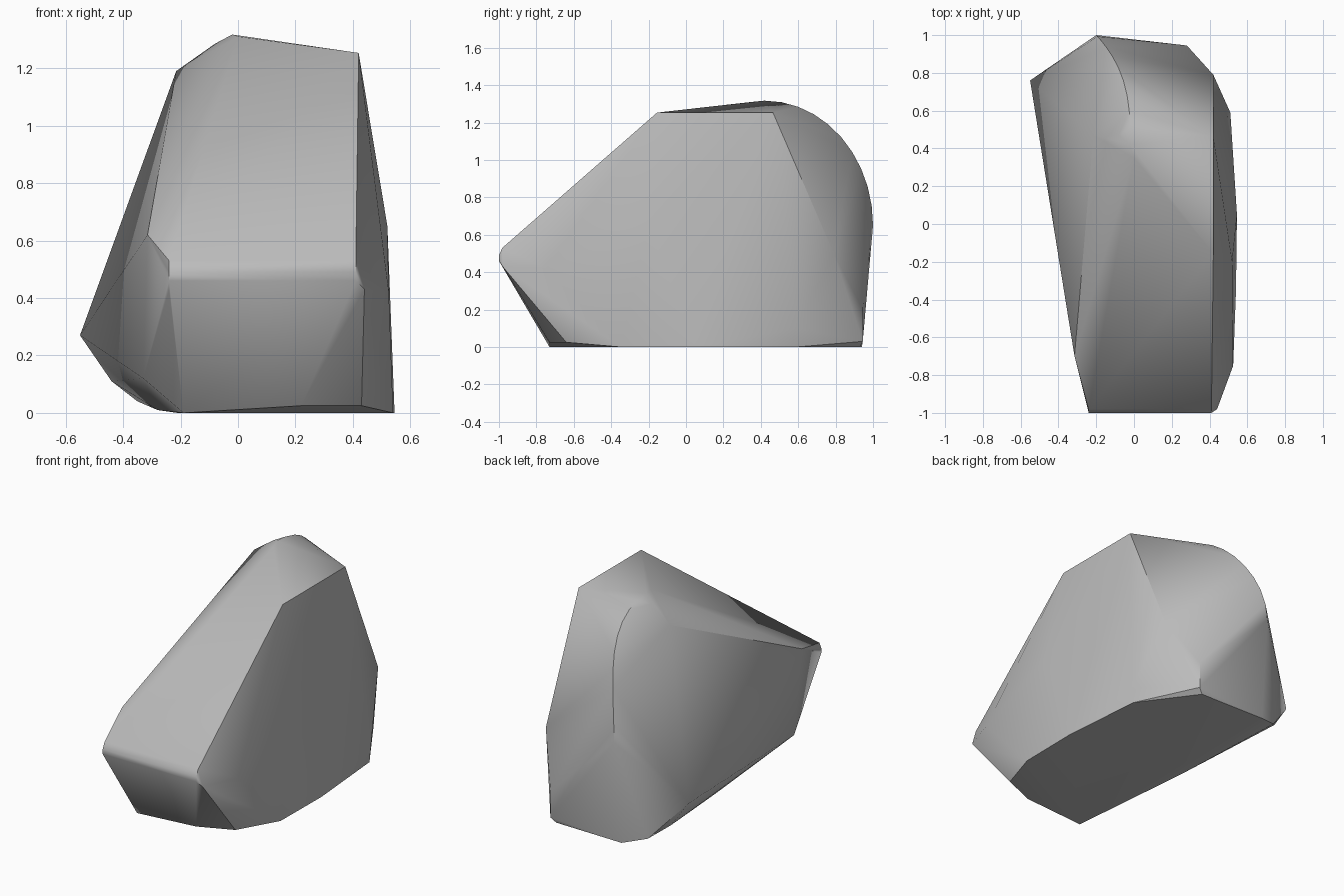
import bpy
import bmesh
from math import cos, sin, pi, radians

default_cube = bpy.data.objects.get("Cube")
if default_cube:
    bpy.data.objects.remove(default_cube, do_unlink=True)

bm = bmesh.new()


def corner(x, y, z):
    """Add one chipped corner of the boulder."""
    bm.verts.new((x, y, z))


# Flat shoulder along the top of the left side
for y in (-.155, .465):
    corner(x=.42, y=y, z=1.253)

# Rounded spine that runs from the peak down to the back
STEPS = 10
for i in range(STEPS + 1):
    angle = pi / 2 * i / STEPS
    corner(x=-.02 - .18 * cos(angle) ** 3,
           y=.42 + .58 * cos(angle),
           z=.65 + .667 * sin(angle))
corner(x=0, y=.35, z=1.31)
corner(x=-.08, y=.47, z=1.285)

# Softened front lip, repeated at both ends
for x, outward in ((-.24, 0), (.41, .03)):
    corner(x=x, y=-.982, z=.53)
    corner(x=x, y=-1, z=.49)
    corner(x=x, y=-1, z=.46)
    corner(x=x + outward, y=-.98, z=.43)

# Right side corners
corner(x=-.215, y=.47, z=1.19)
corner(x=-.315, y=-.7, z=.62)
corner(x=-.55, y=.76, z=.27)
corner(x=-.33, y=-.6, z=.12)

# Left side corners
corner(x=.52, y=-.2, z=.65)
corner(x=.525, y=-.75, z=.42)
corner(x=.42, y=.79, z=.5)
corner(x=.51, y=.59, z=.1)

# Vertical back edge
for z in (.03, .2):
    corner(x=.28, y=.945, z=z)

# Under-cut at the back right
corner(x=-.44, y=.78, z=.11)
corner(x=-.35, y=.88, z=.04)

# Ground outline
corner(x=-.21, y=.94, z=0)
corner(x=.25, y=.93, z=0)
corner(x=.5, y=.59, z=0)
corner(x=.545, y=.05, z=0)
corner(x=.54, y=-.35, z=0)
corner(x=.43, y=-.64, z=.025)
corner(x=.22, y=-.73, z=.025)
corner(x=-.19, y=-.73, z=0)
corner(x=-.28, y=.1, z=.01)

# Wrap the corners in a closed shell and discard any left inside
hull = bmesh.ops.convex_hull(bm, input=bm.verts[:])
inner = {v for v in hull["geom_interior"] + hull["geom_unused"]
         if isinstance(v, bmesh.types.BMVert)}
bmesh.ops.delete(bm, geom=list(inner), context="VERTS")
bmesh.ops.dissolve_limit(bm, angle_limit=radians(2),
                         verts=bm.verts[:], edges=bm.edges[:])
bmesh.ops.recalc_face_normals(bm, faces=bm.faces[:])

mesh = bpy.data.meshes.new("boulder")
bm.to_mesh(mesh)
bm.free()
boulder = bpy.data.objects.new("boulder", mesh)
bpy.context.collection.objects.link(boulder)

# Plain grey stone
stone = bpy.data.materials.new("grey_stone")
stone.use_nodes = True
grey = (.5, .5, .5, 1)
stone.diffuse_color = grey
stone.node_tree.nodes["Principled BSDF"].inputs["Base Color"].default_value = grey
mesh.materials.append(stone)

# Smooth shading with the harder chips kept crisp
bpy.ops.object.select_all(action="DESELECT")
boulder.select_set(True)
bpy.context.view_layer.objects.active = boulder
bpy.ops.object.shade_smooth_by_angle(angle=radians(35))
